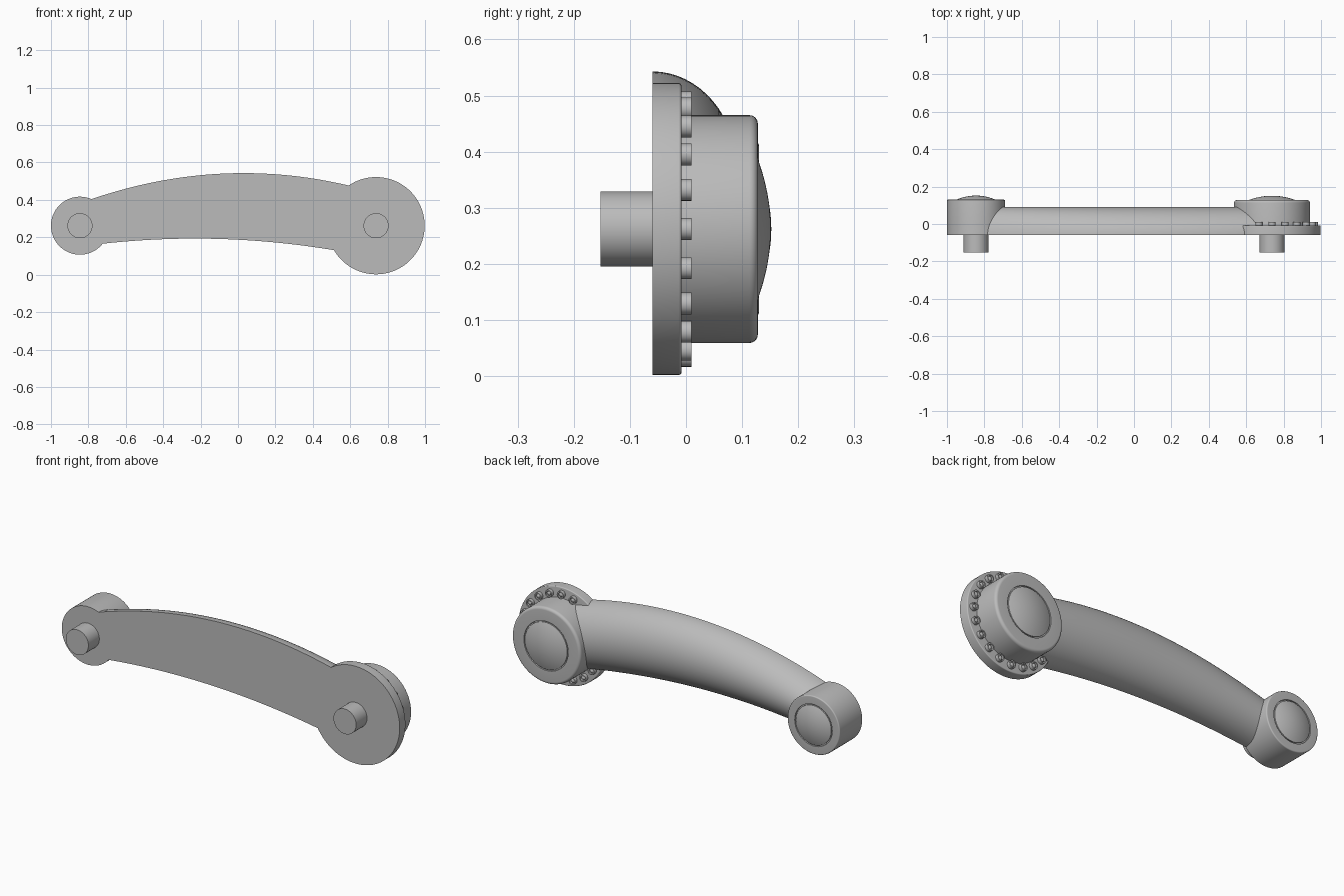
import bpy, bmesh, math
from mathutils import Vector

cube = bpy.data.objects.get("Cube")
if cube:
    bpy.data.objects.remove(cube, do_unlink=True)

grey = bpy.data.materials.new("plain_grey")
grey.use_nodes = True
GREY = (0.5, 0.5, 0.5, 1)
grey.diffuse_color = GREY
grey.node_tree.nodes["Principled BSDF"].inputs["Base Color"].default_value = GREY

FRONT = -0.06                    # flat mounting face
AXIS_Z = 0.262                   # height of both pivots
SMALL_X, LARGE_X = -0.845, 0.738


def finish(name, bm):
    bmesh.ops.remove_doubles(bm, verts=bm.verts, dist=1e-5)
    bmesh.ops.recalc_face_normals(bm, faces=bm.faces)
    mesh = bpy.data.meshes.new(name)
    bm.to_mesh(mesh)
    bm.free()
    mesh.materials.append(grey)
    obj = bpy.data.objects.new(name, mesh)
    bpy.context.collection.objects.link(obj)
    bpy.ops.object.select_all(action='DESELECT')
    obj.select_set(True)
    bpy.context.view_layer.objects.active = obj
    bpy.ops.object.shade_smooth_by_angle(angle=math.radians(35))
    return obj


def lathe(name, x, z, profile, steps=96):
    """Turn a (radius, y) profile around the y axis through (x, z)."""
    bm = bmesh.new()
    verts = [bm.verts.new((x + r, y, z)) for r, y in profile]
    edges = [bm.edges.new(pair) for pair in zip(verts, verts[1:])]
    bmesh.ops.spin(bm, geom=verts + edges, cent=(x, 0, z), axis=(0, 1, 0),
                   angle=math.tau, steps=steps, use_merge=False)
    return finish(name, bm)


def rounded(radius, y, bevel, n=6):
    """Quarter-round from the side wall onto the back face."""
    arc = [math.pi / 2 * i / n for i in range(n + 1)]
    return [(radius - bevel + bevel * math.cos(a), y - bevel + bevel * math.sin(a))
            for a in arc]


def dome(radius, y, height, n=10):
    return [(radius * (1 - i / n), y + height * (1 - (1 - i / n) ** 2))
            for i in range(n + 1)]


def hub(name, x, radius, back, bevel, cap, height):
    """Round boss with a thin groove around a shallow domed cap."""
    groove = [(cap + 0.006, back), (cap + 0.005, back - 0.006), (cap, back - 0.006)]
    lathe(name, x, AXIS_Z, [(0, FRONT), (radius, FRONT)]
          + rounded(radius, back, bevel) + groove + dome(cap, back, height))


# Round ends
hub("small_hub", SMALL_X, 0.155, 0.13, 0.006, 0.105, 0.022)
hub("large_hub", LARGE_X, 0.203, 0.128, 0.015, 0.125, 0.023)

# Flange behind the large hub
lathe("flange", LARGE_X, AXIS_Z, [(0, FRONT), (0.26, FRONT)]
      + rounded(0.26, -0.008, 0.005) + [(0, -0.008)])

# Mounting pegs on the front
for side, x in (("right", SMALL_X), ("left", LARGE_X)):
    lathe(side + "_peg", x, AXIS_Z,
          [(0, -0.152), (0.067, -0.152), (0.067, FRONT), (0, FRONT)], 48)

# Studs around the flange, leaving out those under the arm
for i in range(-8, 7):
    a = math.radians(18 * i)
    lathe("flange_stud", LARGE_X + 0.226 * math.cos(a), AXIS_Z + 0.226 * math.sin(a),
          [(0, -0.012), (0.0195, -0.012), (0.0195, 0.01), (0.013, 0.01),
           (0.012, 0.002)] + dome(0.012, 0.002, 0.006, 4), 24)

# Arched arm: half-ellipse sections between two curved edges
bm = bmesh.new()
STATIONS, SIDES = 64, 32
rows = []
for i in range(STATIONS + 1):
    x = SMALL_X + (LARGE_X - SMALL_X) * i / STATIONS
    top = 0.543 - 0.21 * (x - 0.03) ** 2
    bottom = 0.193 - 0.112 * (x + 0.23) ** 2
    mid, half = (top + bottom) / 2, (top - bottom) / 2
    rows.append([bm.verts.new((x, FRONT + 0.152 * math.sin(math.pi * j / SIDES),
                               mid + half * math.cos(math.pi * j / SIDES)))
                 for j in range(SIDES + 1)])
for a, b in zip(rows, rows[1:]):
    for j in range(SIDES):
        bm.faces.new((a[j], a[j + 1], b[j + 1], b[j]))
    bm.faces.new((a[-1], a[0], b[0], b[-1]))
bm.faces.new(rows[0])
bm.faces.new(rows[-1])
finish("arm", bm)
